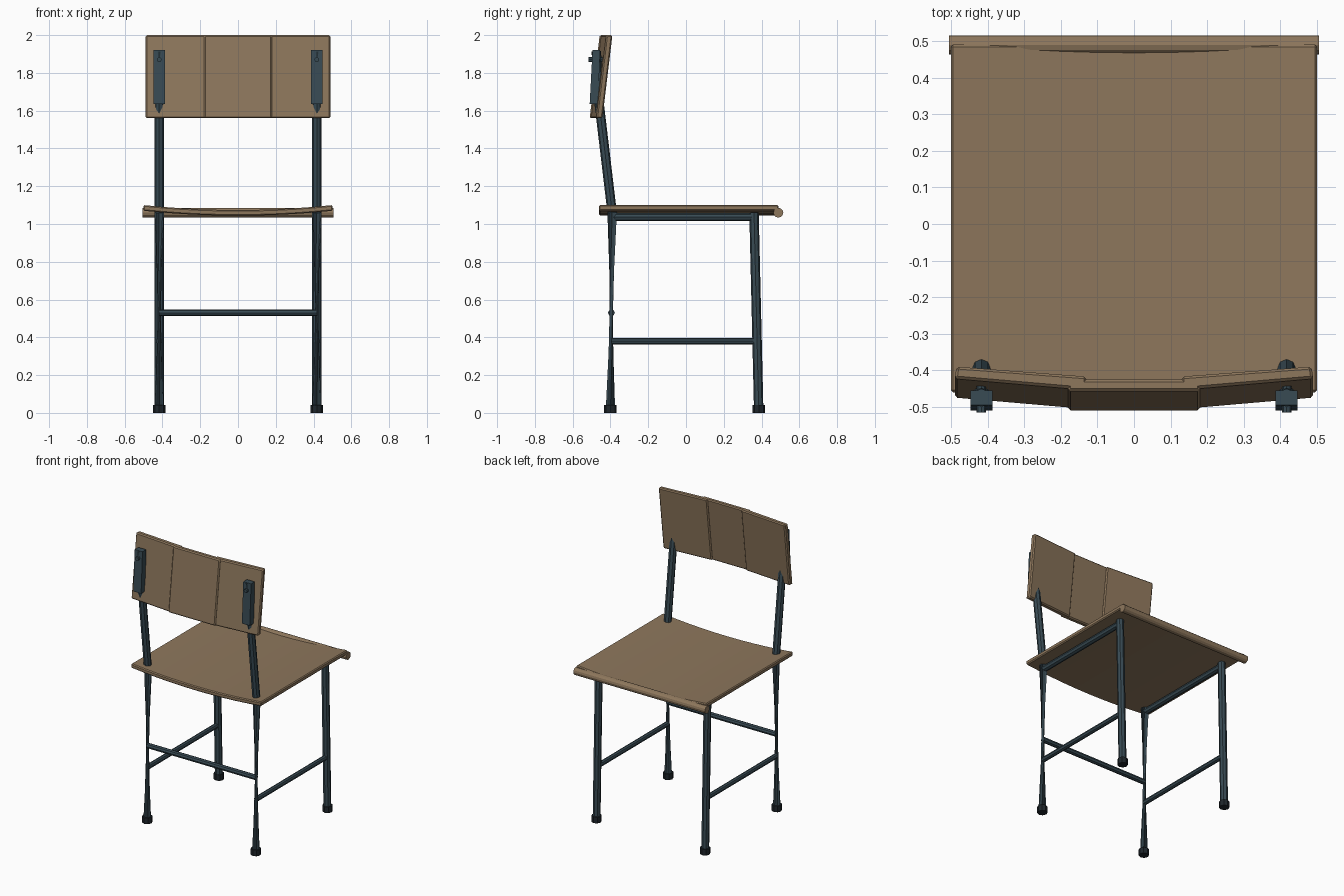
import bpy, bmesh
from mathutils import Vector

if "Cube" in bpy.data.objects:
    bpy.data.objects.remove(bpy.data.objects["Cube"])


def material(name, rgb):
    m = bpy.data.materials.new(name)
    m.use_nodes = True
    m.diffuse_color = (*rgb, 1)
    m.node_tree.nodes["Principled BSDF"].inputs["Base Color"].default_value = (*rgb, 1)
    return m


WOOD = material("warm wood", (0.27, 0.185, 0.108))
STEEL = material("blue grey steel", (0.04, 0.07, 0.088))
RUBBER = material("dark rubber", (0.013, 0.019, 0.024))


def finish(name, bm, mat, bevel=0):
    bmesh.ops.recalc_face_normals(bm, faces=bm.faces)
    mesh = bpy.data.meshes.new(name)
    bm.to_mesh(mesh)
    bm.free()
    mesh.materials.append(mat)
    ob = bpy.data.objects.new(name, mesh)
    bpy.context.collection.objects.link(ob)
    if bevel:
        mod = ob.modifiers.new("soft edges", "BEVEL")
        mod.width = bevel
        mod.segments = 1
        mod.limit_method = "ANGLE"
    return ob


def prism(name, start, offset, mat, bevel=0):
    """Closed outline swept along an offset."""
    bm = bmesh.new()
    face = bm.faces.new([bm.verts.new(p) for p in start])
    res = bmesh.ops.extrude_face_region(bm, geom=[face])
    verts = [g for g in res["geom"] if isinstance(g, bmesh.types.BMVert)]
    bmesh.ops.translate(bm, verts=verts, vec=offset)
    return finish(name, bm, mat, bevel)


def tube(name, points, radius, mat, sides=8):
    """Faceted bar through a list of points."""
    bm = bmesh.new()
    pts = [Vector(p) for p in points]
    rings = []
    for i, p in enumerate(pts):
        d = (pts[min(i + 1, len(pts) - 1)] - pts[max(i - 1, 0)]).normalized()
        rot = d.to_track_quat("Z", "Y")
        ring = bmesh.ops.create_circle(bm, segments=sides, radius=radius)["verts"]
        for v in ring:
            v.co = rot @ v.co + p
        rings.append(ring)
    for a, b in zip(rings, rings[1:]):
        for i in range(sides):
            j = (i + 1) % sides
            bm.faces.new((a[i], a[j], b[j], b[i]))
    bm.faces.new(rings[0])
    bm.faces.new(rings[-1])
    return finish(name, bm, mat)


# Dished seat sheet and rounded front lip
xs = [-0.5 + i / 10 for i in range(11)]
top = [(x, -0.46, 1.074 + 0.104 * x * x) for x in xs]
under = [(x, y, z - 0.03) for x, y, z in reversed(top)]
prism("seat", top + under, (0, 0.95, 0), WOOD, 0.006)
tube("seat_lip", [(-0.505, 0.489, 1.06), (0.505, 0.489, 1.06)], 0.026, WOOD, 12)

# Backrest: centre board and two angled wings, all leaning
LEAN = (0, 0.053, 0.44)


def board(name, outline):
    prism(name, [(x, y - 0.053, 1.56) for x, y in outline], LEAN, WOOD, 0.007)


board("backrest_centre", [(-0.18, -0.457), (0.18, -0.457), (0.18, -0.424), (-0.18, -0.424)])
for side, s in (("left", 1), ("right", -1)):
    board(side + "_backrest_wing",
          [(s * 0.13, -0.449), (s * 0.178, -0.449), (s * 0.49, -0.422),
           (s * 0.485, -0.389), (s * 0.13, -0.416)])

    x = s * 0.417
    # Rear leg bending into the back post, and front leg
    tube(side + "_rear_leg", [(x, -0.4, 0.01), (x, -0.391, 1.06), (x, -0.46, 1.64),
                              (x, -0.475, 1.915)], 0.025, STEEL)
    tube(side + "_front_leg", [(x, 0.385, 0.01), (x, 0.36, 1.06)], 0.025, STEEL)
    for end, y in (("rear", -0.4), ("front", 0.386)):
        tube(side + "_" + end + "_foot", [(x, y, 0), (x, y, 0.042)], 0.033, RUBBER)

    # Side rails
    tube(side + "_seat_rail", [(x, -0.39, 1.036), (x, 0.36, 1.036)], 0.021, STEEL)
    tube(side + "_stretcher", [(x, -0.395, 0.38), (x, 0.375, 0.38)], 0.017, STEEL)

    # Mounting bracket behind the backrest, with its bolt
    prism(side + "_bracket",
          [(x - 0.03, -0.465, 1.635), (x - 0.03, -0.51, 1.635),
           (x - 0.03, -0.495, 1.92), (x - 0.03, -0.455, 1.92)],
          (0.06, 0, 0), STEEL)
    tube(side + "_bolt", [(x, -0.515, 1.87), (x, -0.43, 1.87)], 0.013, STEEL)

# Rear cross bar
tube("rear_crossbar", [(-0.417, -0.395, 0.53), (0.417, -0.395, 0.53)], 0.018, STEEL)
